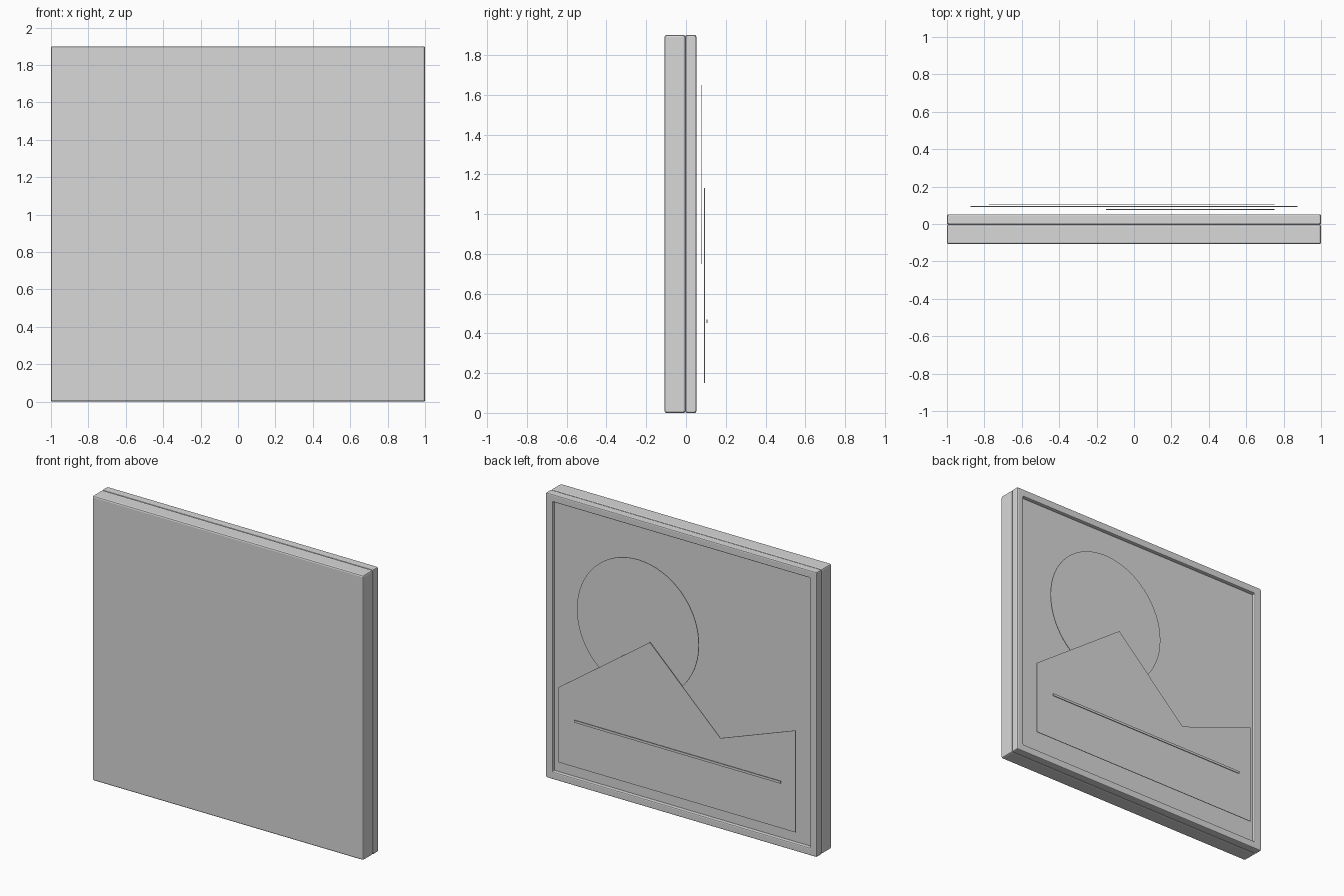
import bpy, bmesh, math

if "Cube" in bpy.data.objects:
    bpy.data.objects.remove(bpy.data.objects["Cube"])

# One plain light grey for the whole model
grey = bpy.data.materials.new("plain_grey")
grey.diffuse_color = (0.69, 0.69, 0.69, 1)
grey.use_nodes = True
grey.node_tree.nodes["Principled BSDF"].inputs["Base Color"].default_value = grey.diffuse_color

W, H = 1.0, 1.9            # half width, height
Y_FRONT, Y_SEAM, Y_PANEL, Y_RIM = -0.108, -0.003, 0.027, 0.052


def finish(name, bm, bevel=0.0):
    """Flat-shaded object, with optional rounding on its sharp edges."""
    bmesh.ops.recalc_face_normals(bm, faces=bm.faces)
    if bevel:
        bmesh.ops.bevel(bm, geom=list(bm.edges), offset=bevel, segments=2,
                        profile=0.5, affect='EDGES')
        bmesh.ops.recalc_face_normals(bm, faces=bm.faces)
    me = bpy.data.meshes.new(name)
    bm.to_mesh(me)
    bm.free()
    ob = bpy.data.objects.new(name, me)
    bpy.context.collection.objects.link(ob)
    me.materials.append(grey)
    return ob


def plate(name, points, y, thick=0.004):
    """Thin solid sheet with an outline in the xz plane, centred on y."""
    bm = bmesh.new()
    face = bm.faces.new([bm.verts.new((x, y - thick / 2, z)) for x, z in points])
    new = bmesh.ops.extrude_face_region(bm, geom=[face], use_keep_orig=True)
    verts = [g for g in new["geom"] if isinstance(g, bmesh.types.BMVert)]
    bmesh.ops.translate(bm, verts=verts, vec=(0, thick, 0))
    finish(name, bm)


def rectangle(x0, x1, z0, z1):
    return [(x0, z0), (x1, z0), (x1, z1), (x0, z1)]


# Backing slab
bm = bmesh.new()
bmesh.ops.create_cube(bm, size=1)
for v in bm.verts:
    v.co = (v.co.x * 2 * W,
            Y_FRONT if v.co.y < 0 else Y_SEAM,
            H if v.co.z > 0 else 0)
finish("backing_slab", bm, 0.01)

# Raised rim: rectangular ring
rim = 0.05
bm = bmesh.new()
loops = {}
for y in (Y_SEAM, Y_RIM):
    for inset in (0, rim):
        corners = rectangle(-W + inset, W - inset, inset, H - inset)
        loops[y, inset] = [bm.verts.new((x, y, z)) for x, z in corners]
ring = [loops[Y_SEAM, 0], loops[Y_RIM, 0], loops[Y_RIM, rim], loops[Y_SEAM, rim]]
for a, b in zip(ring, ring[1:] + ring[:1]):
    for i in range(4):
        j = (i + 1) % 4
        bm.faces.new((a[i], a[j], b[j], b[i]))
finish("rim", bm, 0.007)

# Background panel inside the rim
inset = rim - 0.005
plate("background_panel", rectangle(-W + inset, W - inset, inset, H - inset),
      (Y_SEAM + Y_PANEL) / 2, Y_PANEL - Y_SEAM)

# Layered picture plates
disc = [(0.30 + 0.45 * math.cos(math.tau * i / 64),
         1.20 + 0.45 * math.sin(math.tau * i / 64)) for i in range(64)]
plate("sun_disc", disc, 0.077)
plate("mountain", [(-0.875, 0.15), (0.875, 0.15), (0.875, 0.65),
                   (0.20, 1.13), (-0.32, 0.63), (-0.875, 0.83)], 0.093)
plate("horizon_stripe", rectangle(-0.775, 0.75, 0.453, 0.469), 0.106)
